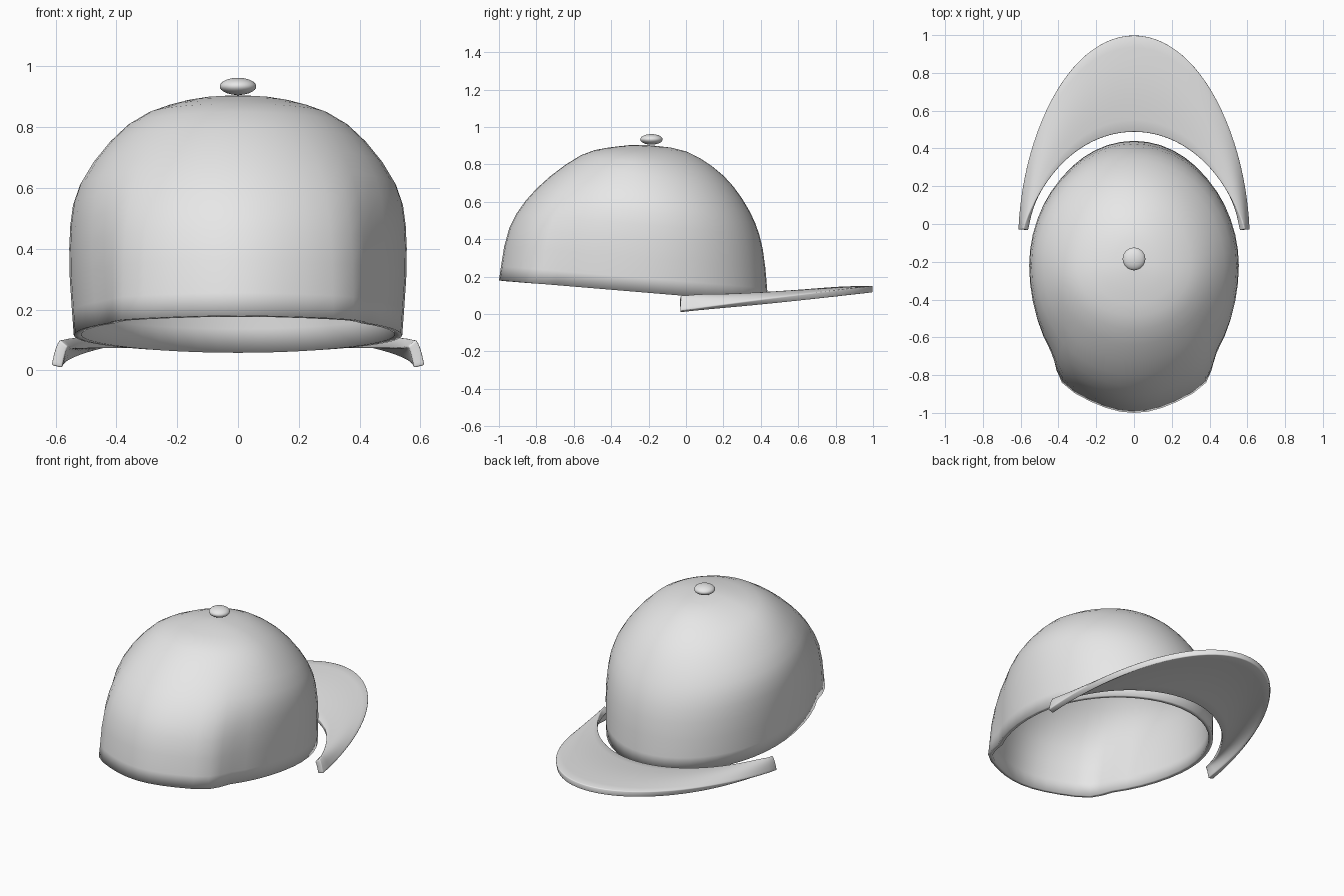
import bpy, bmesh
from math import sin, cos, asin, pi

if "Cube" in bpy.data.objects:
    bpy.data.objects.remove(bpy.data.objects["Cube"])

COLOUR = (0.8, 0.8, 0.8, 1)
grey = bpy.data.materials.new("light_grey")
grey.use_nodes = True
grey.diffuse_color = COLOUR
grey.node_tree.nodes["Principled BSDF"].inputs["Base Color"].default_value = COLOUR


def make_object(name, bm):
    bmesh.ops.recalc_face_normals(bm, faces=bm.faces)
    mesh = bpy.data.meshes.new(name)
    bm.to_mesh(mesh)
    bm.free()
    obj = bpy.data.objects.new(name, mesh)
    bpy.context.collection.objects.link(obj)
    mesh.materials.append(grey)
    return obj


def smooth(obj, angle):
    bpy.ops.object.select_all(action="DESELECT")
    obj.select_set(True)
    bpy.context.view_layer.objects.active = obj
    bpy.ops.object.shade_smooth_by_angle(angle=angle)


def bridge(bm, rows, closed):
    for a, b in zip(rows, rows[1:]):
        for i in range(len(a) if closed else len(a) - 1):
            j = (i + 1) % len(a)
            bm.faces.new((a[i], a[j], b[j], b[i]))


def catmull(p0, p1, p2, p3, t):
    return [0.5 * (2 * b + (c - a) * t + (2 * a - 5 * b + 4 * c - d) * t * t
                   + (3 * b - a - 3 * c + d) * t ** 3)
            for a, b, c, d in zip(p0, p1, p2, p3)]


# Crown: rings of half width, brim-side y and z, nape-side y and z
levels = [
    (0.54, 0.44, 0.06, -1.00, 0.18),
    (0.555, 0.41, 0.35, -0.945, 0.46),
    (0.52, 0.34, 0.55, -0.80, 0.67),
    (0.365, 0.20, 0.74, -0.56, 0.85),
    (0.17, 0.00, 0.87, -0.36, 0.897),
    (0.0, -0.22, 0.905, -0.22, 0.905),
]
padded = [levels[0]] + levels + [levels[-1]]
STEPS, SIDES, MIDDLE = 3, 48, -0.22
bm = bmesh.new()
rings = []
for k in range(len(levels) - 1):
    for s in range(STEPS):
        w, yf, zf, yb, zb = catmull(*padded[k:k + 4], s / STEPS)
        corner = max(0, 1 - (k + s / STEPS) / 2.5)
        ring = []
        for i in range(SIDES):
            a = 2 * pi * i / SIDES
            x, y = cos(a), sin(a)
            if y < 0:
                # Two soft corners at the nape
                x *= 1 + 0.2 * corner * max(0, 1 - abs(-y - 0.83) / 0.2)
                y = MIDDLE + y * (MIDDLE - yb)
            else:
                y = MIDDLE + y * (yf - MIDDLE)
            z = zf + (zb - zf) * (yf - y) / (yf - yb)
            ring.append(bm.verts.new((w * x, y, z)))
        rings.append(ring)
bridge(bm, rings, True)
top = bm.verts.new((0, MIDDLE, levels[-1][2]))
for i in range(SIDES):
    bm.faces.new((rings[-1][i], rings[-1][(i + 1) % SIDES], top))
crown = make_object("crown", bm)
shell = crown.modifiers.new("thickness", "SOLIDIFY")
shell.thickness, shell.offset = 0.025, -1
smooth(crown, 0.8)

# Brim: crescent between two elliptical arcs, drooping at its ends
END = -0.03


def arc(t, a, b, yc):
    start = asin((END - yc) / b)
    angle = start + (pi - 2 * start) * t
    return a * cos(angle), yc + b * sin(angle)


bm = bmesh.new()
rows = []
for i in range(49):
    xi, yi = arc(i / 48, 0.6, 0.74, -0.25)
    xo, yo = arc(i / 48, 0.597, 1.098, -0.1)
    zi, zo = 0.09, 0.013 + 0.117 * (yo - END)
    row = []
    for j in range(9):
        v = j / 8
        z = zi + (zo - zi) * v + 0.012 * sin(pi * v)
        row.append(bm.verts.new((xi + (xo - xi) * v, yi + (yo - yi) * v, z)))
    rows.append(row)
bridge(bm, rows, False)
brim = make_object("brim", bm)
plate = brim.modifiers.new("thickness", "SOLIDIFY")
plate.thickness, plate.offset = 0.035, 0
edge = brim.modifiers.new("rounded_edge", "BEVEL")
edge.width, edge.segments, edge.limit_method, edge.angle_limit = 0.008, 2, "ANGLE", 1.0
smooth(brim, 0.9)

# Top button
bm = bmesh.new()
bmesh.ops.create_uvsphere(bm, u_segments=32, v_segments=16, radius=0.06)
button = make_object("top_button", bm)
button.scale = (1, 1, 0.47)
button.location = (0, -0.185, 0.934)
smooth(button, 0.8)
